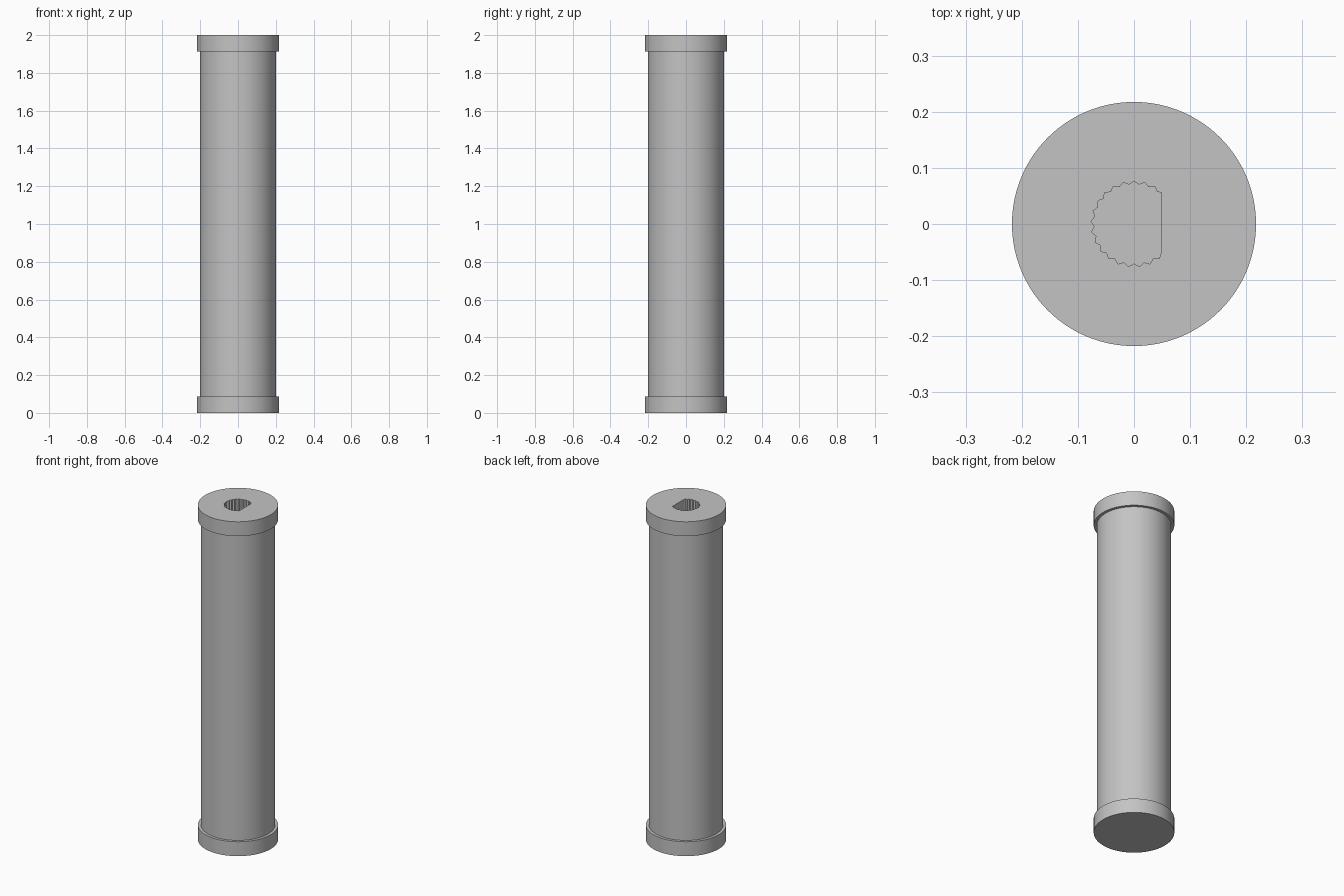
import bpy, bmesh
from math import cos, sin, pi, radians

cube = bpy.data.objects.get("Cube")
if cube:
    bpy.data.objects.remove(cube)

# Sizes
FLANGE_R, TUBE_R = 0.2175, 0.201
FLANGE_H, HEIGHT = 0.086, 2.0
HOLE_R, TOOTH, TEETH = 0.0765, 0.006, 25
FLAT_X, HOLE_DEPTH = 0.049, 0.4
SEGMENTS = 128

grey = bpy.data.materials.new("plain_grey")
grey.use_nodes = True
colour = (0.55, 0.55, 0.55, 1)
grey.diffuse_color = colour
grey.node_tree.nodes["Principled BSDF"].inputs["Base Color"].default_value = colour


def make_object(name, bm):
    bmesh.ops.recalc_face_normals(bm, faces=bm.faces)
    mesh = bpy.data.meshes.new(name)
    bm.to_mesh(mesh)
    bm.free()
    mesh.materials.append(grey)
    obj = bpy.data.objects.new(name, mesh)
    bpy.context.collection.objects.link(obj)
    return obj


# Roller: tube with a raised flange at each end, stacked ring by ring
bm = bmesh.new()
profile = [(FLANGE_R, 0), (FLANGE_R, FLANGE_H), (TUBE_R, FLANGE_H),
           (TUBE_R, HEIGHT - FLANGE_H), (FLANGE_R, HEIGHT - FLANGE_H), (FLANGE_R, HEIGHT)]
rings = []
for r, z in profile:
    angles = [2 * pi * i / SEGMENTS for i in range(SEGMENTS)]
    rings.append([bm.verts.new((r * cos(a), r * sin(a), z)) for a in angles])
for low, high in zip(rings, rings[1:]):
    for i in range(SEGMENTS):
        j = (i + 1) % SEGMENTS
        bm.faces.new((low[i], low[j], high[j], high[i]))
bm.faces.new(rings[0])
bm.faces.new(rings[-1])
roller = make_object("roller", bm)

# Shaft socket: serrated round hole with one flat side, open at the top
bm = bmesh.new()
outline = []
for i in range(2 * TEETH):
    a = pi / 2 + pi * i / TEETH
    r = HOLE_R - TOOTH * (i % 2)
    outline.append(bm.verts.new((r * cos(a), r * sin(a), HEIGHT - HOLE_DEPTH)))
floor = bm.faces.new(outline)
bmesh.ops.bisect_plane(bm, geom=bm.verts[:] + bm.edges[:] + bm.faces[:],
                       plane_co=(FLAT_X, 0, 0), plane_no=(1, 0, 0), clear_outer=True)
walls = bmesh.ops.extrude_face_region(bm, geom=bm.faces[:])
top = [v for v in walls["geom"] if isinstance(v, bmesh.types.BMVert)]
bmesh.ops.translate(bm, verts=top, vec=(0, 0, HOLE_DEPTH + 0.1))
cutter = make_object("socket_cutter", bm)
cutter.hide_render = True

# Cut the socket, then drop the cutter
cut = roller.modifiers.new("socket", "BOOLEAN")
cut.operation = "DIFFERENCE"
cut.solver = "EXACT"
cut.object = cutter
bpy.ops.object.select_all(action="DESELECT")
roller.select_set(True)
bpy.context.view_layer.objects.active = roller
bpy.ops.object.modifier_apply(modifier=cut.name)
bpy.data.objects.remove(cutter)
bpy.ops.object.shade_smooth_by_angle(angle=radians(25))
